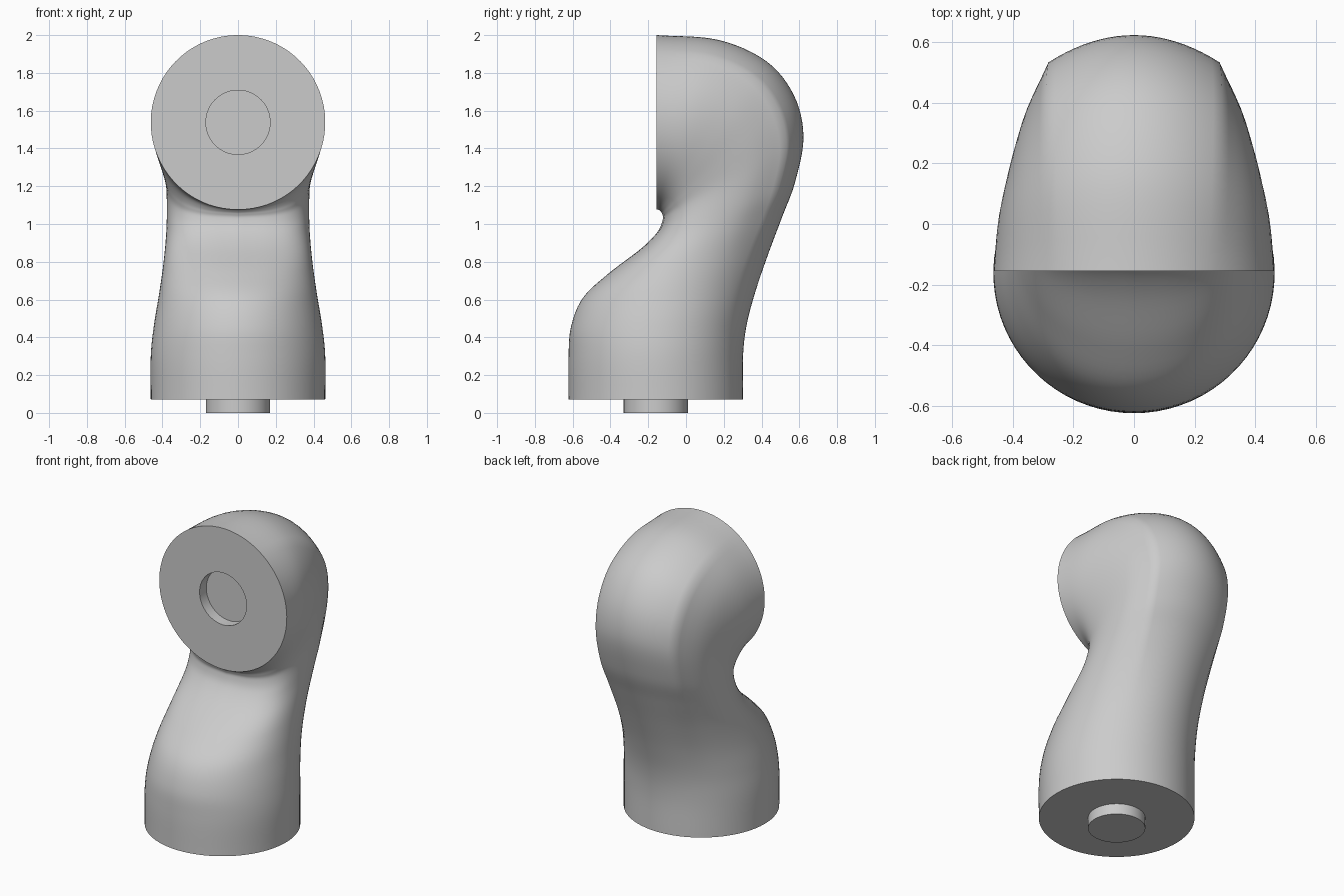
import bpy, bmesh, math
from mathutils import Vector

if "Cube" in bpy.data.objects:
    bpy.data.objects.remove(bpy.data.objects["Cube"])

R, PEG_R, CY, FACE_Y, FACE_Z = 0.462, 0.17, -0.16, -0.155, 1.538
CREASE = math.radians(144)

grey = bpy.data.materials.new("plain grey")
grey.use_nodes = True
grey.diffuse_color = (0.6, 0.6, 0.6, 1)
grey.node_tree.nodes["Principled BSDF"].inputs["Base Color"].default_value = (0.6, 0.6, 0.6, 1)


def spline(points, steps):
    """Smooth curve through points of any dimension."""
    p = [Vector(q) for q in points]
    p = [2 * p[0] - p[1]] + p + [2 * p[-1] - p[-2]]
    out = []
    for i in range(1, len(p) - 2):
        a, b, c, d = p[i - 1:i + 3]
        for k in range(steps):
            t = k / steps
            out.append(0.5 * (2 * b + (c - a) * t + (2 * a - 5 * b + 4 * c - d) * t * t
                              + (3 * b - a - 3 * c + d) * t ** 3))
    return out + [p[-2]]


# Half section of the neck: distance from front to back, relative half width
BACK_STEPS = 10
side = spline([(0, 0), (.02, .44), (.08, .75), (.2, .935), (.4, 1), (.64, .94), (.88, .74)], 5)
back = [Vector((1 - .12 * (1 - i / BACK_STEPS) ** 2, .74 * (1 - i / BACK_STEPS)))
        for i in range(1, BACK_STEPS + 1)]
neck = side + back
angles = [CREASE * i / (len(side) - 1) for i in range(len(side))]
angles += [CREASE + (math.pi - CREASE) * i / BACK_STEPS for i in range(1, BACK_STEPS + 1)]
disc = [Vector(((1 - math.cos(a)) / 2, math.sin(a))) for a in angles]


def section(fy, fz, by, bz, width, blend):
    """Closed ring in the plane through the front and back points."""
    f, b = Vector((0, fy, fz)), Vector((0, by, bz))
    half = [d.lerp(n, blend) for d, n in zip(disc, neck)]
    ring = [f.lerp(b, s) + Vector((w * width, 0, 0)) for s, w in half]
    return ring + [Vector((-v.x, v.y, v.z)) for v in ring[-2:0:-1]]


# Front y, z; back y, z; half width; blend from circle to neck shape
stations = [
    (CY - R, .07, CY + R, .07, R, 0),
    (CY - R, .30, CY + R, .30, R, 0),
    (-.608, .46, .322, .47, .445, 0),
    (-.545, .61, .37, .65, .418, .08),
    (-.41, .738, .435, .84, .396, .3),
    (-.235, .872, .51, 1.04, .381, .65),
    (-.15, .96, .577, 1.22, .377, .95),
    (-.123, 1.025, .622, 1.46, .38, 1),
    (-.126, 1.053, .572, 1.68, .397, .9),
    (-.135, 1.067, .425, 1.862, .422, .65),
    (-.145, 1.075, .17, 1.975, .448, .3),
    (FACE_Y, FACE_Z - R, FACE_Y, FACE_Z + R, R, 0),
]


def flat_ring(r, z):
    return section(CY - r, z, CY + r, z, r, 0)


def face_ring(r, y):
    return section(y, FACE_Z - r, y, FACE_Z + r, r, 0)


def loft(name, rings):
    bm = bmesh.new()
    rows = [[bm.verts.new(v) for v in ring] for ring in rings]
    n = len(rows[0])
    for a, b in zip(rows, rows[1:]):
        for i in range(n):
            bm.faces.new((a[i], a[(i + 1) % n], b[(i + 1) % n], b[i]))
    bm.faces.new(rows[0][::-1])
    bm.faces.new(rows[-1])
    bmesh.ops.recalc_face_normals(bm, faces=bm.faces)
    mesh = bpy.data.meshes.new(name)
    bm.to_mesh(mesh)
    bm.free()
    mesh.materials.append(grey)
    ob = bpy.data.objects.new(name, mesh)
    bpy.context.collection.objects.link(ob)
    bpy.ops.object.select_all(action='DESELECT')
    ob.select_set(True)
    bpy.context.view_layer.objects.active = ob
    bpy.ops.object.shade_smooth_by_angle(angle=math.radians(40))


# Collar, curved neck, flat joint face and its socket
body = [section(*s) for s in spline(stations, 6)]
body += [face_ring(PEG_R, FACE_Y), face_ring(PEG_R, FACE_Y + .07)]
loft("curved_link_body", body)

# Peg under the collar
loft("base_peg", [flat_ring(PEG_R, 0), flat_ring(PEG_R, .07)])
